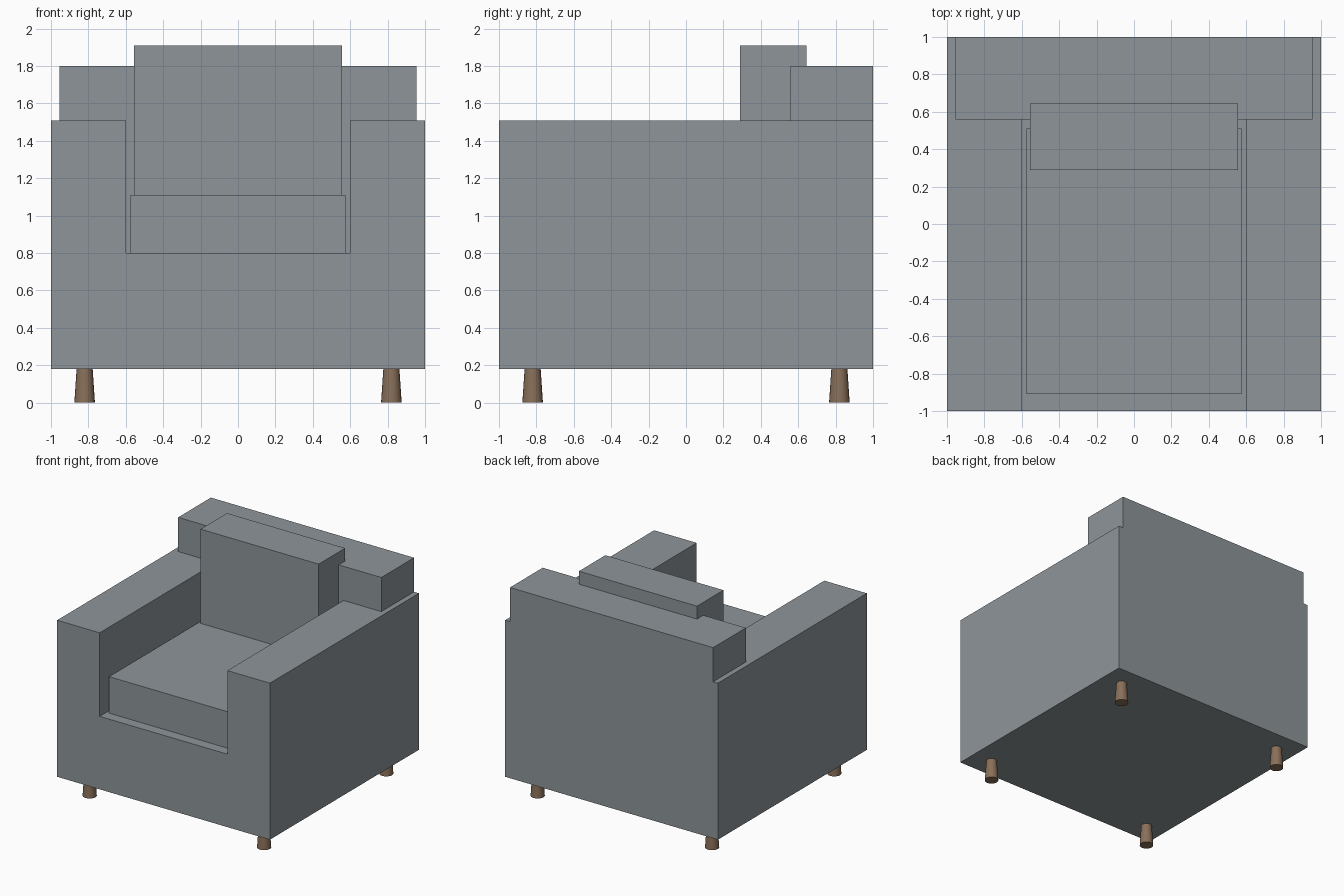
import bpy
import bmesh

cube = bpy.data.objects.get("Cube")
if cube:
    bpy.data.objects.remove(cube, do_unlink=True)


def material(name, rgb):
    mat = bpy.data.materials.new(name)
    mat.use_nodes = True
    color = (*rgb, 1)
    mat.diffuse_color = color
    mat.node_tree.nodes["Principled BSDF"].inputs["Base Color"].default_value = color
    return mat


fabric = material("grey fabric", (0.27, 0.30, 0.32))
wood = material("brown wood", (0.25, 0.16, 0.10))


def extrude_profile(name, half, y0, y1, mat):
    """Mirror a half outline of (x, z) points and extrude it from y0 to y1."""
    outline = half + [(-x, z) for x, z in reversed(half)]
    bm = bmesh.new()
    face = bm.faces.new([bm.verts.new((x, y0, z)) for x, z in outline])
    out = bmesh.ops.extrude_face_region(bm, geom=[face])
    moved = [v for v in out["geom"] if isinstance(v, bmesh.types.BMVert)]
    bmesh.ops.translate(bm, verts=moved, vec=(0, y1 - y0, 0))
    bmesh.ops.recalc_face_normals(bm, faces=bm.faces)
    mesh = bpy.data.meshes.new(name)
    bm.to_mesh(mesh)
    bm.free()
    mesh.materials.append(mat)
    obj = bpy.data.objects.new(name, mesh)
    bpy.context.collection.objects.link(obj)
    return obj


# Levels shared by the upholstered parts
bottom, deck, arm_top, cushion_top = 0.18, 0.80, 1.51, 1.11
inner = 0.60

# Base and both arms in one U-shaped body
extrude_profile("base_and_arms",
                [(1, bottom), (1, arm_top), (inner, arm_top), (inner, deck)],
                -1, 1, fabric)

# Backrest fits between the arms and spreads out over them
extrude_profile("backrest",
                [(inner, deck), (inner, arm_top), (0.955, arm_top), (0.955, 1.80)],
                0.56, 1, fabric)

# Loose cushions
extrude_profile("seat_cushion", [(0.575, deck), (0.575, cushion_top)], -0.91, 0.51, fabric)
extrude_profile("back_cushion", [(0.555, cushion_top), (0.555, 1.91)], 0.29, 0.645, fabric)

# Tapered round legs, wider at the floor
for side, x in (("left", 0.82), ("right", -0.82)):
    for end, y in (("front", -0.82), ("back", 0.82)):
        bpy.ops.mesh.primitive_cone_add(vertices=24, radius1=0.055, radius2=0.043,
                                        depth=bottom, location=(x, y, bottom / 2))
        leg = bpy.context.object
        leg.name = f"{end}_{side}_leg"
        leg.data.materials.append(wood)
        bpy.ops.object.shade_smooth_by_angle()
